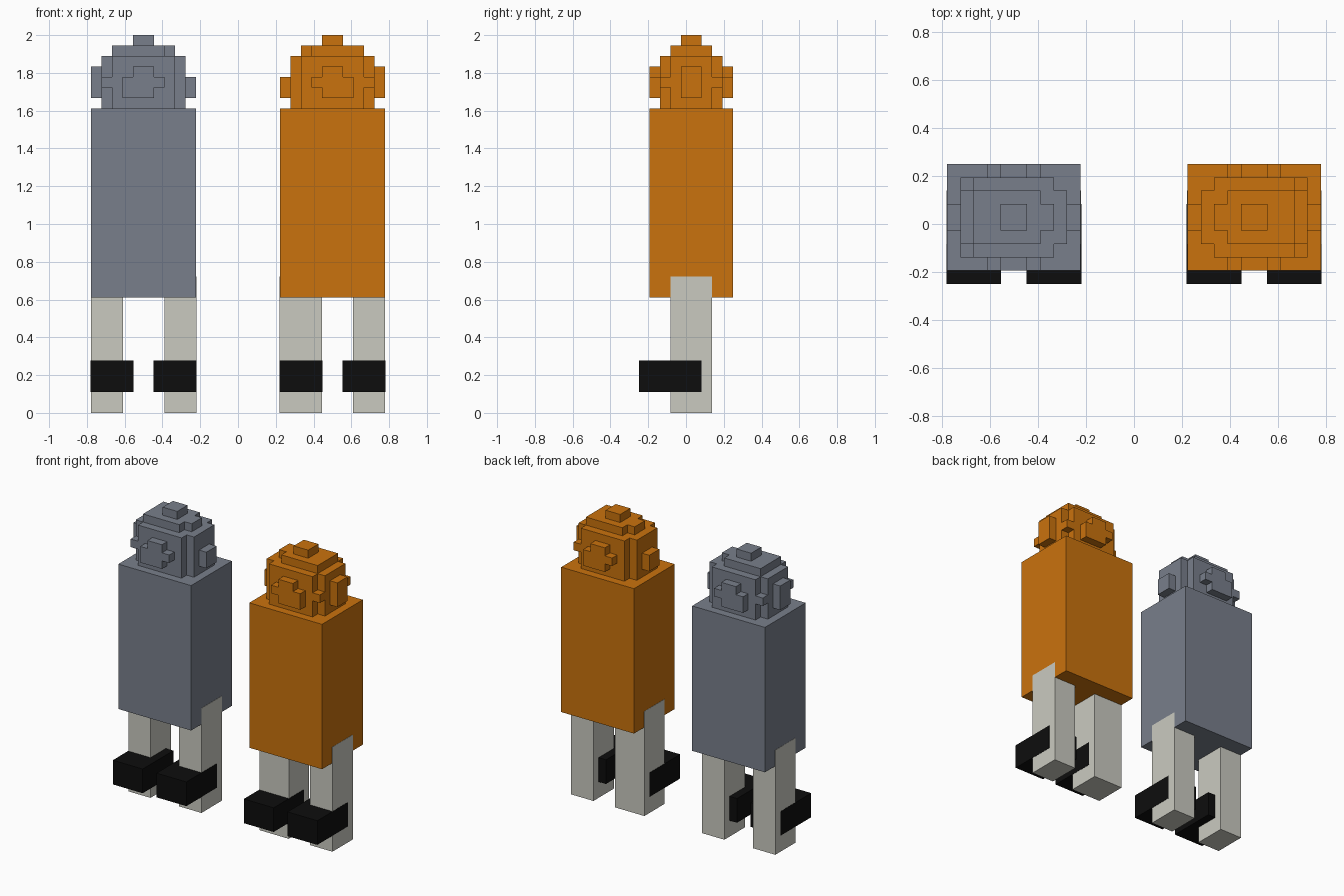
import bpy, bmesh

if "Cube" in bpy.data.objects:
    bpy.data.objects.remove(bpy.data.objects["Cube"])

U = 2 / 36          # one block
EPS = 0.0015        # lifts coplanar side faces clear of the body


def material(name, rgb):
    m = bpy.data.materials.new(name)
    m.diffuse_color = (*rgb, 1)
    m.use_nodes = True
    m.node_tree.nodes["Principled BSDF"].inputs["Base Color"].default_value = m.diffuse_color
    return m


GREY = material("slate grey", (0.19, 0.212, 0.26))
ORANGE = material("orange", (0.59, 0.17, 0.004))
WHITE = material("off white", (0.59, 0.59, 0.53))
BLACK = material("black", (0.004, 0.004, 0.004))


def boxes(name, mat, side, parts, grow=0):
    """One object from boxes (x0, x1, y0, y1, z0, z1) in blocks; side mirrors x."""
    bm = bmesh.new()
    for x0, x1, y0, y1, z0, z1 in parts:
        res = bmesh.ops.create_cube(bm, size=1)
        size = ((x1 - x0) * U + 2 * grow, (y1 - y0) * U, (z1 - z0) * U)
        mid = (side * (x0 + x1) * U / 2, (y0 + y1) * U / 2, (z0 + z1) * U / 2)
        for v in res["verts"]:
            v.co = [c * s + m for c, s, m in zip(v.co, size, mid)]
    me = bpy.data.meshes.new(name)
    bm.to_mesh(me)
    bm.free()
    me.materials.append(mat)
    ob = bpy.data.objects.new(name, me)
    bpy.context.collection.objects.link(ob)


# stepped round head, described on the +x figure
bump = [(8, 11, 30, 32), (8, 10, 32, 33), (7, 8, 31, 32)]
head = [
    (6, 12, -2.5, 3.5, 29, 34), (5, 13, -1.5, 2.5, 29, 34),    # core cross
    (12, 13, -2.5, 3.5, 31, 32),                               # corner blocks
    (7, 12, -1.5, 2.5, 34, 35), (6, 7, -0.5, 1.5, 34, 35),     # crown
    (8, 10, -0.5, 1.5, 35, 36),                                # top knob
    (13, 14, -0.5, 1.5, 30, 33), (4, 5, -0.5, 1.5, 30, 32),    # side bumps
]
for x0, x1, z0, z1 in bump:                                    # face and back bumps
    head += [(x0, x1, -3.5, -2.5, z0, z1), (x0, x1, 3.5, 4.5, z0, z1)]

for label, side, mat, inner in (("grey", -1, GREY, 7), ("orange", 1, ORANGE, 8)):
    boxes(label + "_head", mat, side, head)
    boxes(label + "_body", mat, side, [(4, 14, -3.5, 4.5, 11, 29)])
    # legs run up inside the body, flush with its sides
    boxes(label + "_inner_leg", WHITE, side, [(4, inner, -1.5, 2.5, 0, 13)], EPS)
    boxes(label + "_outer_leg", WHITE, side, [(11, 14, -1.5, 2.5, 0, 13)], EPS)
    # black blocks round the front of the legs
    for part, x in (("inner", 4), ("outer", 10)):
        boxes(f"{label}_{part}_foot", BLACK, side, [(x, x + 4, -4.5, 1.5, 2, 5)], 2 * EPS)
